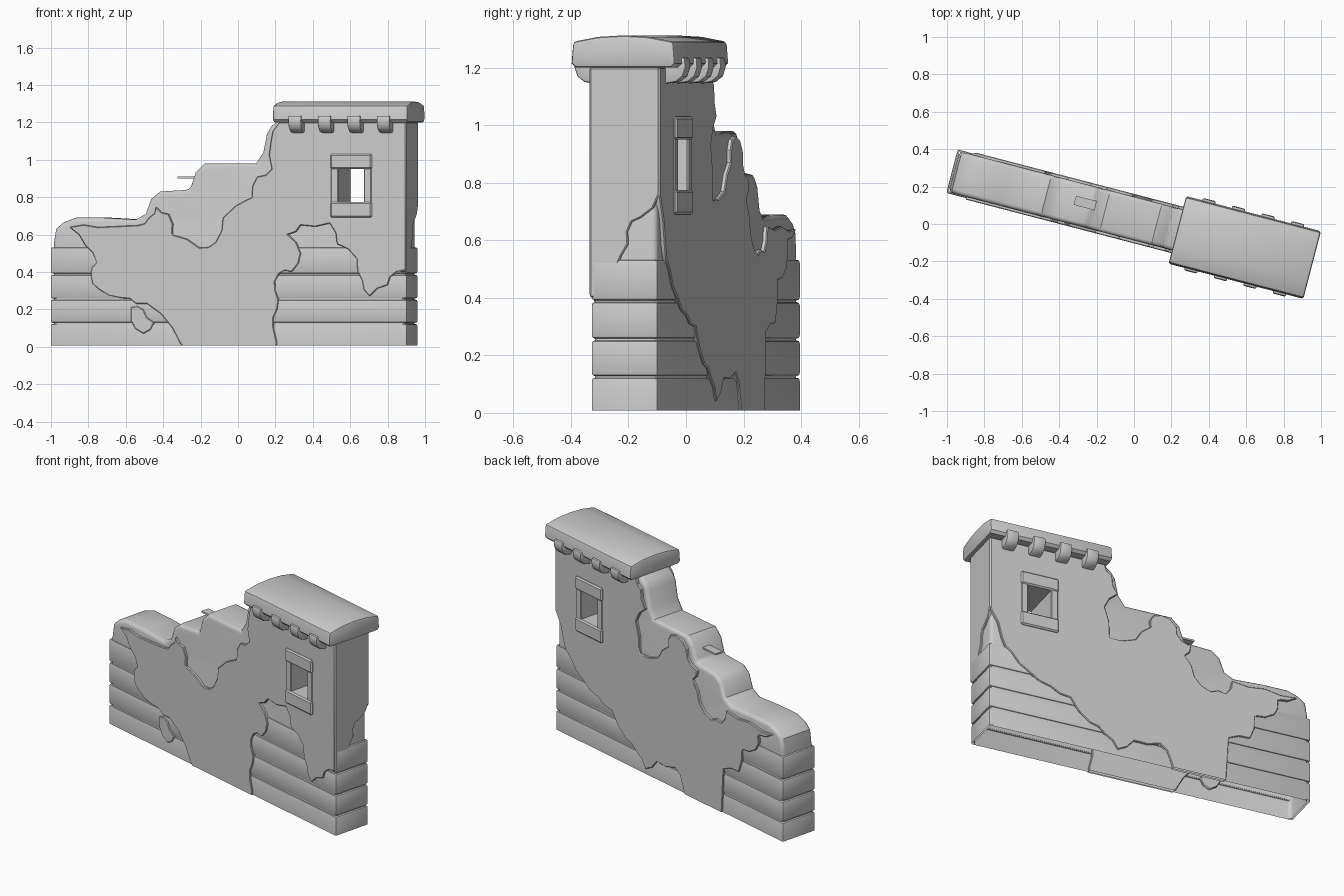
import bpy
import bmesh
import random
from mathutils import Matrix, Vector

random.seed(4)
if "Cube" in bpy.data.objects:
    bpy.data.objects.remove(bpy.data.objects["Cube"])

# The wall is built along x and then turned and shifted as a whole
PLACE = Matrix.Translation((-.02, .034, 0)) @ Matrix.Rotation(-.2548, 4, 'Z')

stone = bpy.data.materials.new("warm_grey_stone")
stone.use_nodes = True
GREY = (.6, .6, .6, 1)
stone.diffuse_color = GREY
stone.node_tree.nodes["Principled BSDF"].inputs["Base Color"].default_value = GREY


def make_object(name, bm):
    bmesh.ops.recalc_face_normals(bm, faces=bm.faces)
    mesh = bpy.data.meshes.new(name)
    bm.to_mesh(mesh)
    bm.free()
    mesh.materials.append(stone)
    obj = bpy.data.objects.new(name, mesh)
    bpy.context.collection.objects.link(obj)
    return obj


def extrude(name, points, low, high, along="y"):
    """Extrude an outline of (across, height) points along y or x."""
    bm = bmesh.new()
    place = (lambda a, z, d: (a, d, z)) if along == "y" else (lambda a, z, d: (d, a, z))
    face = bm.faces.new([bm.verts.new(place(a, z, low)) for a, z in points])
    grown = bmesh.ops.extrude_face_region(bm, geom=[face])["geom"]
    shift = Vector(place(0, 0, high - low))
    bmesh.ops.translate(bm, vec=shift, verts=[v for v in grown if isinstance(v, bmesh.types.BMVert)])
    return make_object(name, bm)


def block(name, x, y, z):
    """Box from three (low, high) pairs."""
    return extrude(name, [(x[0], z[0]), (x[1], z[0]), (x[1], z[1]), (x[0], z[1])], *y)


def rough(points, amount=.013):
    """Break long outline edges with a jittered middle point."""
    result = []
    for a, b in zip(points, points[1:] + points[:1]):
        a, b = Vector(a), Vector(b)
        result.append(a)
        if .07 < (b - a).length < .22:
            side = Vector((a.y - b.y, b.x - a.x)).normalized()
            result.append((a + b) / 2 + side * random.choice((-amount, amount)))
    return [tuple(p) for p in result]


def finish(obj, bevel=0, segments=1, cutter=None, band=False):
    """Cut, bevel, open the underside at the ground, and put in place."""
    if cutter:
        cut = obj.modifiers.new("opening", 'BOOLEAN')
        cut.object = cutter
        cut.solver = 'EXACT'
    if bevel:
        mod = obj.modifiers.new("worn_edges", 'BEVEL')
        mod.width = bevel
        mod.segments = segments
        mod.limit_method = 'ANGLE'
        mod.angle_limit = 1.0
    bpy.context.view_layer.update()
    graph = bpy.context.evaluated_depsgraph_get()
    bm = bmesh.new()
    bm.from_mesh(obj.evaluated_get(graph).to_mesh())
    obj.modifiers.clear()
    bmesh.ops.bisect_plane(bm, geom=bm.verts[:] + bm.edges[:] + bm.faces[:],
                           plane_co=(0, 0, .008), plane_no=(0, 0, 1), clear_inner=True)
    if band:
        flat = [f for f in bm.faces if abs(f.normal.z) > .99]
        bmesh.ops.delete(bm, geom=flat, context='FACES')
    bm.transform(PLACE)
    bm.to_mesh(obj.data)
    bm.free()
    bpy.ops.object.select_all(action='DESELECT')
    obj.select_set(True)
    bpy.context.view_layer.objects.active = obj
    bpy.ops.object.shade_smooth_by_angle(angle=.6)


# Window opening cutter
WINDOW = .68
opening = block("window_cutter", (WINDOW - .105, WINDOW + .105), (-.3, .3), (.7, 1.02))
opening.hide_render = True
opening.hide_set(True)

# Wall core with the broken stepped skyline
skyline = [(-.973, -.1), (-.973, .55), (-.96, .63), (-.92, .665), (-.85, .69), (-.7, .69),
           (-.52, .68), (-.465, .71), (-.435, .79), (-.385, .83), (-.22, .84), (-.19, .93),
           (-.14, .98), (.145, .98), (.185, 1.04), (.205, 1.14), (.23, 1.18), (.27, 1.21),
           (.973, 1.21), (.973, -.1)]
core = extrude("wall_core", skyline, -.113, .113)
finish(core, .022, 3, opening)

# Brick courses wrapping the foot of the wall
heights = [-.1, .125, .255, .388, .535]
for number, (low, high) in enumerate(zip(heights, heights[1:])):
    course = block(f"brick_course_{number + 1}", (-.985, .984), (-.12, .12),
                   (low + .003, high - .003))
    finish(course, .011, 2, band=True)

# Plaster left on the front
front_plaster = [
    (-.2, -.05), (.26, -.05), (.25, .1), (.27, .2), (.26, .3), (.28, .39), (.35, .4), (.4, .5),
    (.33, .6), (.4, .65), (.56, .66), (.6, .55), (.71, .47), (.74, .35), (.78, .27), (.88, .33),
    (.93, .4), (.98, .41), (.98, 1.2), (.28, 1.2), (.235, 1.1), (.24, .95), (.16, .91),
    (.13, .8), (-.03, .69), (-.07, .56), (-.16, .53), (-.31, .6), (-.33, .71), (-.4, .75),
    (-.44, .69), (-.5, .65), (-.72, .64), (-.88, .64), (-.79, .54), (-.73, .45), (-.76, .38),
    (-.72, .31), (-.59, .26), (-.51, .23), (-.45, .23), (-.31, .1)]
finish(extrude("front_plaster", rough(front_plaster), -.128, -.1), .004, 1, opening)
chip = [(-.54, .21), (-.47, .2), (-.41, .13), (-.47, .07), (-.54, .14)]
finish(extrude("plaster_chip", rough(chip), -.126, -.1), .004)

# Plaster left on the back
back_plaster = [
    (.98, .75), (.91, .58), (.85, .5), (.74, .4), (.61, .34), (.49, .3), (.37, .17), (.28, .12),
    (.2, .04), (.1, .12), (-.06, .14), (-.12, .06), (-.13, -.05), (-.46, -.05), (-.48, .28),
    (-.61, .31), (-.64, .46), (-.76, .5), (-.78, .6), (-.9, .64), (-.7, .65), (-.5, .65),
    (-.46, .56), (-.37, .55), (-.27, .62), (-.21, .74), (-.25, .81), (-.19, .83), (-.16, .91),
    (-.12, .95), (-.02, .95), (0, .87), (.09, .77), (.25, .74), (.28, .93), (.2, 1.03),
    (.235, 1.14), (.28, 1.2), (.98, 1.2)]
finish(extrude("back_plaster", rough(back_plaster), .1, .128), .004, 1, opening)

# Plaster on the tall end
end_plaster = [(-.124, .4), (-.07, .41), (-.06, .5), (-.01, .55), (.01, .63), (.06, .68),
               (.124, .76), (.124, 1.2), (-.124, 1.2)]
finish(extrude("end_plaster", rough(end_plaster), .95, .984, "x"), .004)

# Window surround: lintel, sill and two jambs
for name, low, high in (("lintel", .95, 1.03), ("sill", .69, .775)):
    finish(block(f"window_{name}", (WINDOW - .115, WINDOW + .115), (-.14, .14), (low, high)), .008)
for name, side in (("left", 1), ("right", -1)):
    inner, outer = sorted((WINDOW + side * .07, WINDOW + side * .112))
    finish(block(f"window_jamb_{name}", (inner, outer), (-.133, .133), (.76, .96)), .005)

# Coping slab on the tall end, with a slightly crowned top
slab = [(-.172, 1.2), (-.187, 1.215), (-.181, 1.29), (-.09, 1.307), (0, 1.312), (.09, 1.307),
        (.181, 1.29), (.187, 1.215), (.172, 1.2)]
finish(extrude("coping_slab", slab, .26, 1.005, "x"), .012, 2)

# Corbels under the slab on both faces
for face, side in (("front", -1), ("back", 1)):
    profile = [(side * d, z) for d, z in
               ((.1, 1.14), (.165, 1.15), (.19, 1.17), (.2, 1.2), (.198, 1.235), (.1, 1.235))]
    for number in range(4):
        middle = .385 + number * .163
        corbel = extrude(f"{face}_corbel_{number + 1}", profile, middle - .036, middle + .036, "x")
        finish(corbel, .008, 2)

# Loose sliver sticking out of the broken steps
finish(block("loose_sliver", (-.31, -.17), (-.01, .04), (.9, .91)))
